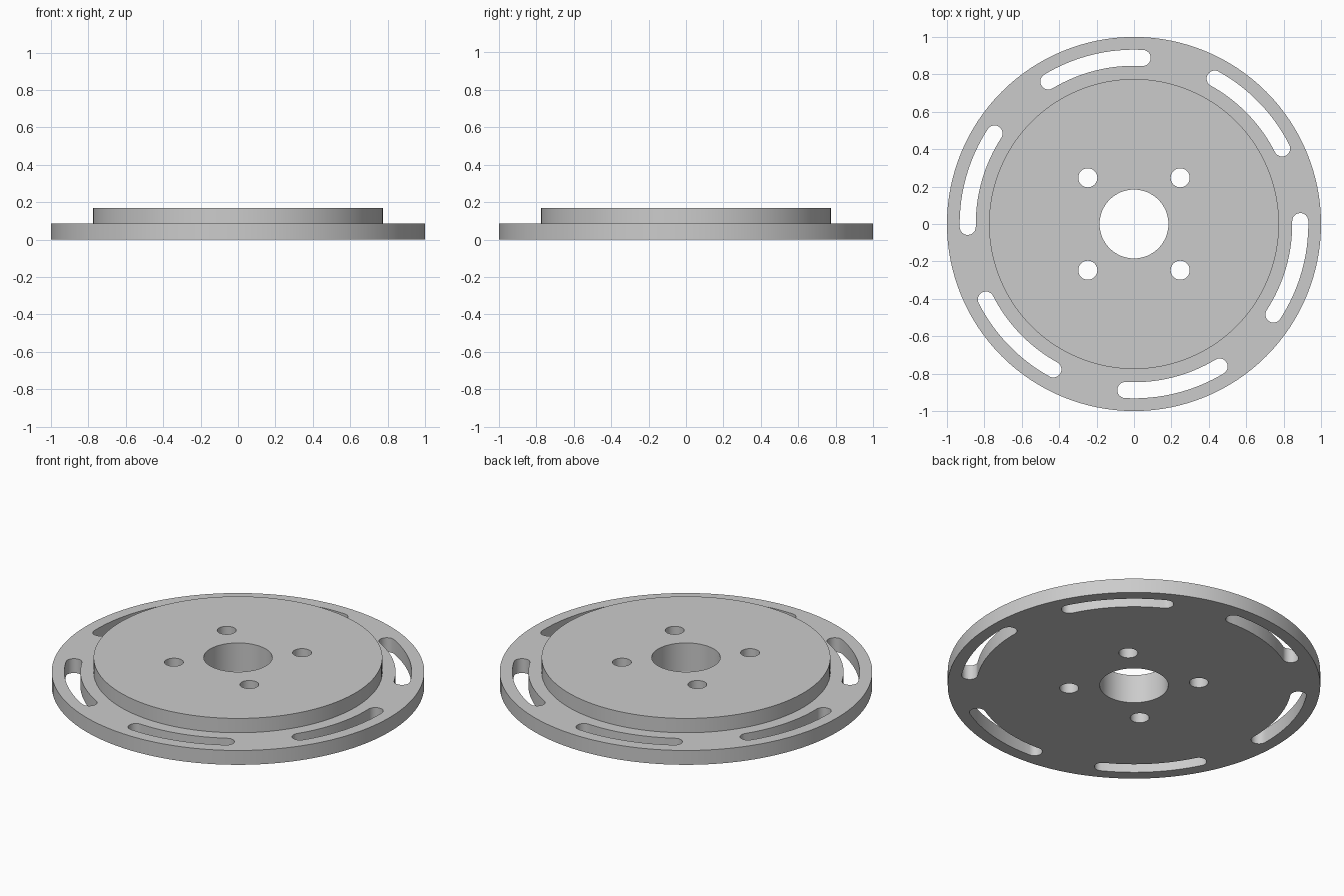
import bpy, bmesh
from math import cos, sin, pi, radians

default = bpy.data.objects.get("Cube")
if default:
    bpy.data.objects.remove(default, do_unlink=True)

FLANGE_R, HUB_R, BORE_R = 1.0, 0.775, 0.184
FLANGE_TOP, HUB_TOP = 0.085, 0.17
BOLT_OFFSET, BOLT_R = 0.247, 0.051
SLOT_R, SLOT_HALF, SLOT_START, SLOT_END = 0.889, 0.043, 27, 61

metal = bpy.data.materials.new("grey metal")
metal.use_nodes = True
colour = (0.6, 0.6, 0.6, 1)
metal.diffuse_color = colour
metal.node_tree.nodes["Principled BSDF"].inputs["Base Color"].default_value = colour


def arc(radius, start, end, steps, cx=0, cy=0):
    """Points along an arc, angles in degrees, both ends included."""
    angles = [radians(start + (end - start) * i / steps) for i in range(steps + 1)]
    return [(cx + radius * cos(a), cy + radius * sin(a)) for a in angles]


def circle(radius, steps, cx=0, cy=0):
    return arc(radius, 0, 360, steps, cx, cy)[:-1]


def slot(start, end):
    """Curved slot outline with rounded ends."""
    (x0, y0), (x1, y1) = arc(SLOT_R, start, end, 1)
    return (arc(SLOT_R + SLOT_HALF, start, end, 16)
            + arc(SLOT_HALF, end, end + 180, 12, x1, y1)[1:-1]
            + arc(SLOT_R - SLOT_HALF, end, start, 16)
            + arc(SLOT_HALF, start + 180, start + 360, 12, x0, y0)[1:-1])


def add_prism(bm, outline, bottom, top):
    low = [bm.verts.new((x, y, bottom)) for x, y in outline]
    high = [bm.verts.new((x, y, top)) for x, y in outline]
    bm.faces.new(low[::-1])
    bm.faces.new(high)
    for i in range(len(low)):
        j = (i + 1) % len(low)
        bm.faces.new((low[i], low[j], high[j], high[i]))


def finish(bm, name):
    mesh = bpy.data.meshes.new(name)
    bm.to_mesh(mesh)
    bm.free()
    mesh.materials.append(metal)
    obj = bpy.data.objects.new(name, mesh)
    bpy.context.collection.objects.link(obj)
    return obj


# Stepped disc: a wide flange carrying a raised hub
bm = bmesh.new()
profile = [(FLANGE_R, 0), (FLANGE_R, FLANGE_TOP), (HUB_R, FLANGE_TOP), (HUB_R, HUB_TOP)]
rings = [[bm.verts.new((x, y, z)) for x, y in circle(r, 128)] for r, z in profile]
bm.faces.new(rings[0][::-1])
bm.faces.new(rings[-1])
for lower, upper in zip(rings, rings[1:]):
    for i in range(len(lower)):
        j = (i + 1) % len(lower)
        bm.faces.new((lower[i], lower[j], upper[j], upper[i]))
disc = finish(bm, "stepped_disc")

# Cutter: centre bore, four bolt holes and six curved slots
bm = bmesh.new()
outlines = [circle(BORE_R, 64)]
outlines += [circle(BOLT_R, 32, sx * BOLT_OFFSET, sy * BOLT_OFFSET)
             for sx in (-1, 1) for sy in (-1, 1)]
outlines += [slot(SLOT_START + 60 * k, SLOT_END + 60 * k) for k in range(6)]
for outline in outlines:
    add_prism(bm, outline, -0.1, 0.3)
cutter = finish(bm, "hole_cutter")
cutter.hide_render = True

# Cut the openings, then smooth the curved walls
cut = disc.modifiers.new("openings", 'BOOLEAN')
cut.operation = 'DIFFERENCE'
cut.solver = 'EXACT'
cut.object = cutter
bpy.ops.object.select_all(action='DESELECT')
bpy.context.view_layer.objects.active = disc
disc.select_set(True)
bpy.ops.object.modifier_apply(modifier=cut.name)
bpy.data.objects.remove(cutter, do_unlink=True)
bpy.ops.object.shade_smooth_by_angle(angle=radians(30))
